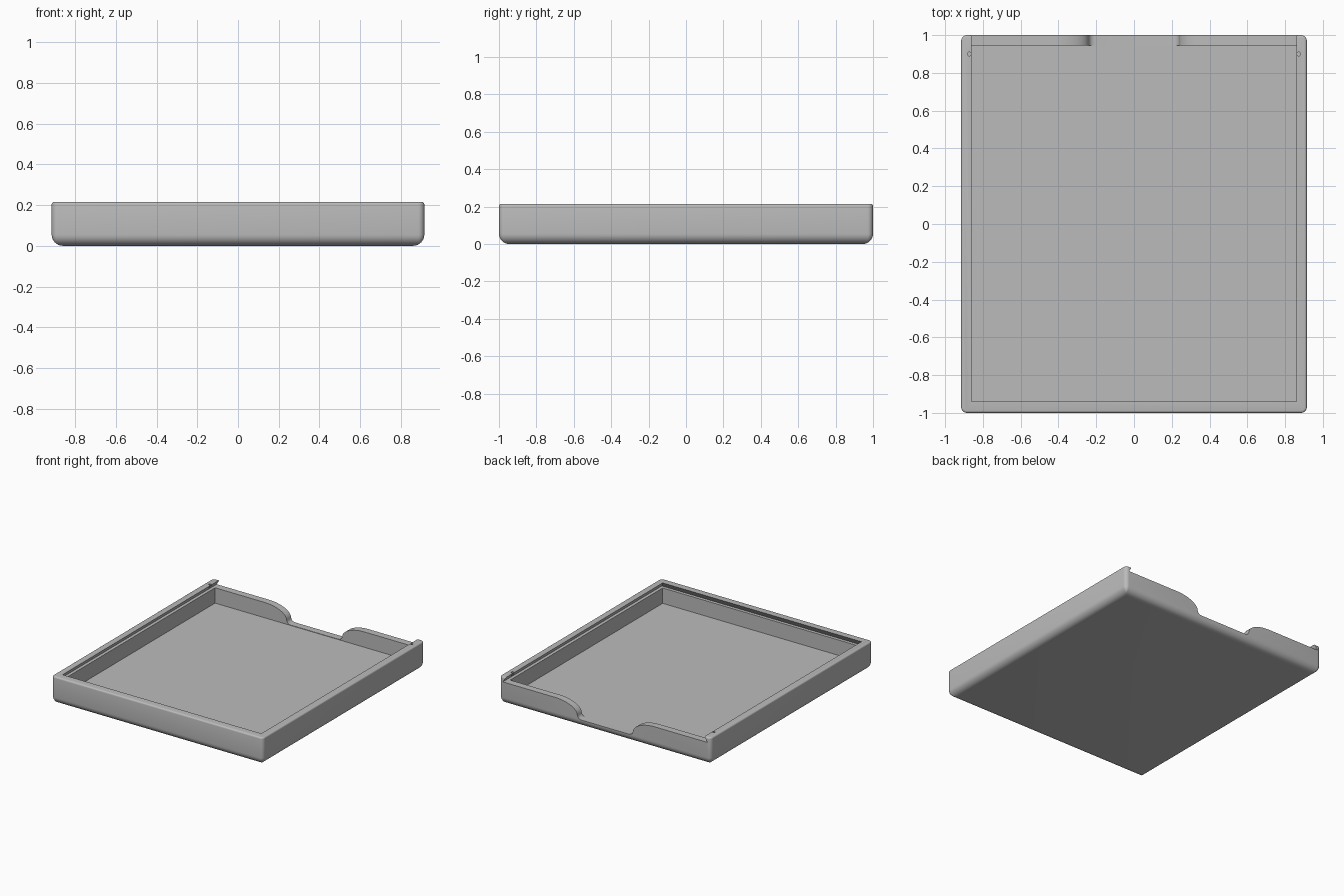
import bpy, bmesh, math

if "Cube" in bpy.data.objects:
    bpy.data.objects.remove(bpy.data.objects["Cube"], do_unlink=True)

HX, HY, TOP = 0.915, 1.0, 0.215      # half width, half depth, height
FLOOR, LEDGE = 0.055, 0.175          # cavity floor, lid slot ledge
CORNER, BOTTOM_R, RIM_R = 0.03, 0.055, 0.012
CAV_X, CAV_FRONT, CAV_BACK = 0.86, -0.94, 0.945

grey = bpy.data.materials.new("plain grey")
grey.use_nodes = True
grey.diffuse_color = (0.5, 0.5, 0.5, 1)
grey.node_tree.nodes["Principled BSDF"].inputs["Base Color"].default_value = (0.5, 0.5, 0.5, 1)


def loft(name, rings):
    """Closed solid skinned through rings of equal point count."""
    bm = bmesh.new()
    loops = [[bm.verts.new(p) for p in ring] for ring in rings]
    n = len(loops[0])
    for a, b in zip(loops, loops[1:]):
        for i in range(n):
            j = (i + 1) % n
            bm.faces.new((a[i], a[j], b[j], b[i]))
    bm.faces.new(loops[0][::-1])
    bm.faces.new(loops[-1])
    bmesh.ops.recalc_face_normals(bm, faces=bm.faces)
    mesh = bpy.data.meshes.new(name)
    bm.to_mesh(mesh)
    bm.free()
    mesh.materials.append(grey)
    obj = bpy.data.objects.new(name, mesh)
    bpy.context.collection.objects.link(obj)
    return obj


def rounded_ring(inset, z, steps=6):
    """Rounded rectangle of the outer shell, shrunk by inset."""
    r = max(CORNER - inset, 0.003)
    ring = []
    for k, (sx, sy) in enumerate(((1, 1), (-1, 1), (-1, -1), (1, -1))):
        for s in range(steps + 1):
            a = math.pi / 2 * (k + s / steps)
            ring.append((sx * (HX - inset - r) + r * math.cos(a),
                         sy * (HY - inset - r) + r * math.sin(a), z))
    return ring


def rect_ring(x, y0, y1, z):
    return [(-x, y0, z), (x, y0, z), (x, y1, z), (-x, y1, z)]


def arc(cx, cz, rx, rz, start, end, steps=10):
    return [(cx + rx * math.cos(math.radians(start + (end - start) * i / steps)),
             cz + rz * math.sin(math.radians(start + (end - start) * i / steps)))
            for i in range(steps + 1)]


# Outer shell: rounded bottom edge, small round on the rim
section = []
for i in range(9):
    a = math.pi / 2 * i / 8
    section.append((BOTTOM_R * (1 - math.sin(a)), BOTTOM_R * (1 - math.cos(a))))
for i in range(5):
    a = math.pi / 2 * i / 4
    section.append((RIM_R * (1 - math.cos(a)), TOP - RIM_R * (1 - math.sin(a))))
tray = loft("sliding_lid_tray", [rounded_ring(d, z) for d, z in section])

# Main cavity
cavity = loft("cavity_cutter", [rect_ring(CAV_X, CAV_FRONT, CAV_BACK, z) for z in (FLOOR, 0.3)])

# Dovetail slot for the lid, open at the back
slot = loft("lid_slot_cutter", [
    rect_ring(CAV_X + 0.025, CAV_FRONT - 0.025, 1.1, LEDGE),
    rect_ring(CAV_X, CAV_FRONT, 1.1, TOP),
    rect_ring(CAV_X, CAV_FRONT, 1.1, 0.3)])

# Finger notch in the back wall: S-shaped flanks down to the floor
flank = arc(0.43, 0.085, 0.19, LEDGE - 0.085, 90, 180) + arc(0.205, 0.088, 0.035, 0.03, 0, -90, 6)
outline = [(0.43, 0.25)] + flank
outline += [(-x, z) for x, z in reversed(outline)]
notch = loft("finger_notch_cutter", [[(x, y, z) for x, z in outline] for y in (0.92, 1.1)])

# Lid catch holes through the side lips
cutters = [cavity, slot, notch]
for side in (-1, 1):
    circle = [(side * 0.872 + 0.01 * math.cos(math.tau * i / 16),
               0.9 + 0.01 * math.sin(math.tau * i / 16)) for i in range(16)]
    cutters.append(loft("catch_hole_cutter", [[(x, y, z) for x, y in circle] for z in (LEDGE + 0.004, 0.3)]))

# Cut everything out of the shell, then drop the cutters
bpy.ops.object.select_all(action="DESELECT")
bpy.context.view_layer.objects.active = tray
tray.select_set(True)
for cutter in cutters:
    mod = tray.modifiers.new(cutter.name, "BOOLEAN")
    mod.operation = "DIFFERENCE"
    mod.solver = "EXACT"
    mod.object = cutter
    bpy.ops.object.modifier_apply(modifier=mod.name)
    bpy.data.objects.remove(cutter, do_unlink=True)
bpy.ops.object.shade_smooth_by_angle(angle=math.radians(30))
